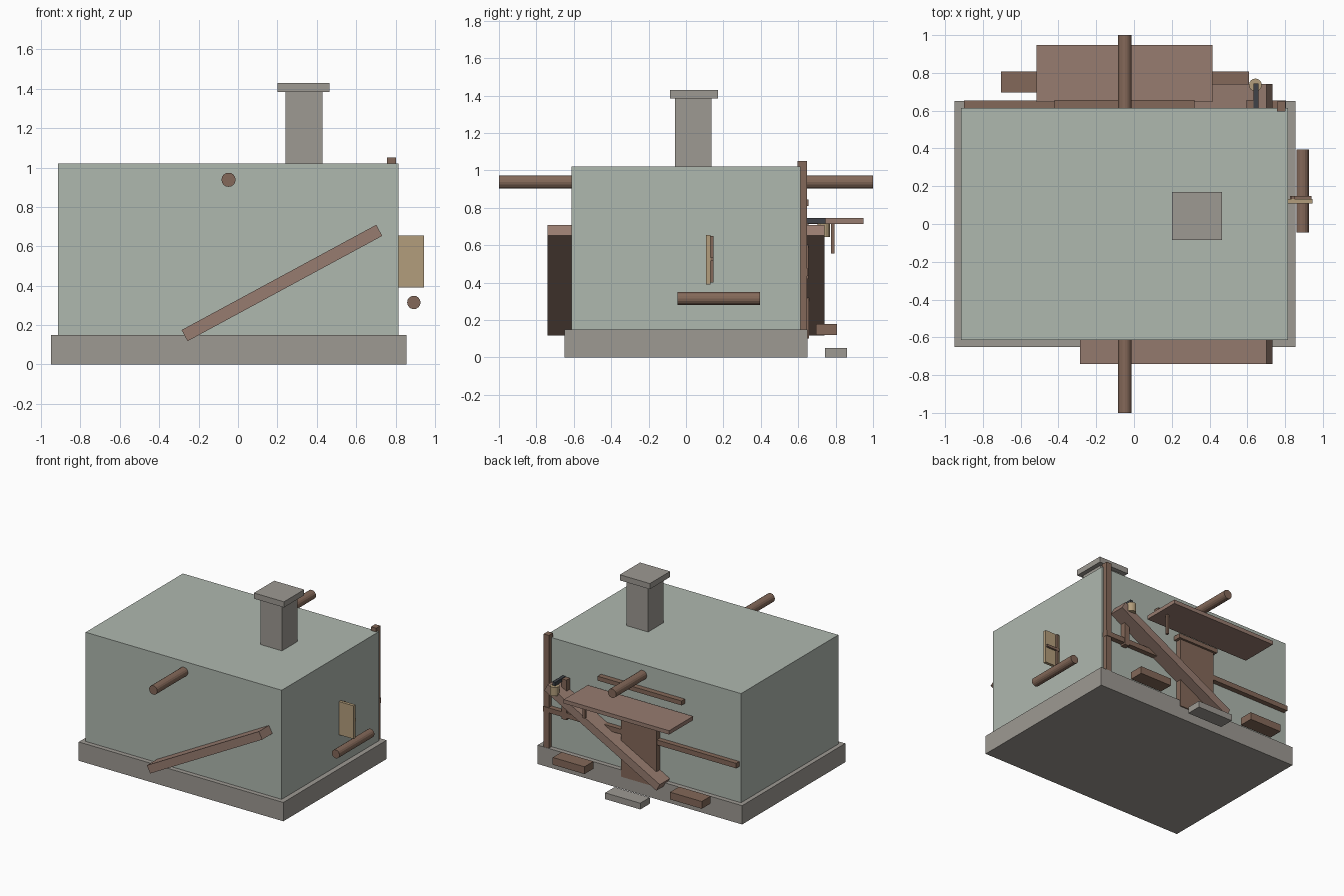
import bpy, math

if "Cube" in bpy.data.objects:
    bpy.data.objects.remove(bpy.data.objects["Cube"])


def material(name, rgb):
    m = bpy.data.materials.new(name)
    m.diffuse_color = (*rgb, 1)
    m.use_nodes = True
    m.node_tree.nodes["Principled BSDF"].inputs["Base Color"].default_value = m.diffuse_color
    return m


WALL = material("pale_green_wall", (0.43, 0.48, 0.43))
STONE = material("stone", (0.34, 0.32, 0.29))
WOOD = material("wood", (0.23, 0.14, 0.10))
PLANK = material("light_wood", (0.31, 0.20, 0.16))
TAN = material("tan_board", (0.45, 0.34, 0.20))
IRON = material("iron", (0.05, 0.055, 0.065))


def box(name, x, y, z, mat):
    """Box from (min, max) ranges."""
    bpy.ops.mesh.primitive_cube_add(size=1, location=[(r[0] + r[1]) / 2 for r in (x, y, z)])
    o = bpy.context.object
    o.name = name
    o.scale = [r[1] - r[0] for r in (x, y, z)]
    o.data.materials.append(mat)
    return o


def rod(name, centre, radius, length, mat, along_y=True):
    bpy.ops.mesh.primitive_cylinder_add(
        vertices=16, radius=radius, depth=length, location=centre,
        rotation=(math.pi / 2 if along_y else 0, 0, 0))
    o = bpy.context.object
    o.name = name
    o.data.materials.append(mat)
    return o


# Foundation and main block
box("foundation", (-0.95, 0.855), (-0.65, 0.65), (0, 0.15), STONE)
box("house_body", (-0.915, 0.815), (-0.613, 0.613), (0.15, 1.02), WALL)

# Chimney
box("chimney", (0.24, 0.43), (-0.06, 0.135), (1.02, 1.385), STONE)
box("chimney_cap", (0.20, 0.465), (-0.085, 0.17), (1.385, 1.43), STONE)

# Ridge log and sloping beam that pass right through the house
rod("ridge_log", (-0.048, 0, 0.938), 0.036, 2.0, WOOD)
beam = box("sloping_beam", (-0.339, 0.785), (-0.74, 0.74), (0.382, 0.446), PLANK)
beam.rotation_euler.y = -math.radians(28.4)

# Right side: hanging board with battens, and loose log
box("side_board", (0.815, 0.945), (0.108, 0.132), (0.39, 0.655), TAN)
box("board_upright_batten", (0.835, 0.85), (0.132, 0.147), (0.40, 0.65), WOOD)
box("board_cross_batten", (0.825, 0.94), (0.132, 0.147), (0.515, 0.535), WOOD)
rod("side_log", (0.893, 0.175, 0.315), 0.034, 0.44, WOOD)

# Back wall: corner post and rails
box("corner_post", (0.757, 0.803), (0.595, 0.648), (0.15, 1.05), WOOD)
box("long_rail", (-0.90, 0.805), (0.60, 0.653), (0.435, 0.475), WOOD)
box("upper_rail", (-0.42, 0.32), (0.60, 0.656), (0.81, 0.845), WOOD)

# Door with lintel, awning and stone step
box("door", (-0.20, 0.112), (0.60, 0.658), (0.10, 0.665), WOOD)
box("door_lintel", (-0.22, 0.135), (0.60, 0.675), (0.655, 0.69), WOOD)
box("awning", (-0.515, 0.415), (0.645, 0.948), (0.714, 0.745), PLANK)
box("awning_peg", (0.335, 0.355), (0.775, 0.795), (0.555, 0.714), WOOD)
box("door_step", (-0.20, 0.11), (0.742, 0.862), (0, 0.05), STONE)

# Planter boxes either side of the door
for side, x0 in (("left", 0.33), ("right", -0.705)):
    box("planter_" + side, (x0, x0 + 0.28), (0.695, 0.808), (0.12, 0.178), WOOD)

# Lantern on a bracket
box("lantern_post", (0.595, 0.637), (0.60, 0.656), (0.42, 0.74), WOOD)
box("lantern_arm", (0.633, 0.658), (0.60, 0.745), (0.716, 0.745), IRON)
rod("lantern", (0.643, 0.736, 0.68), 0.034, 0.07, TAN, along_y=False)
